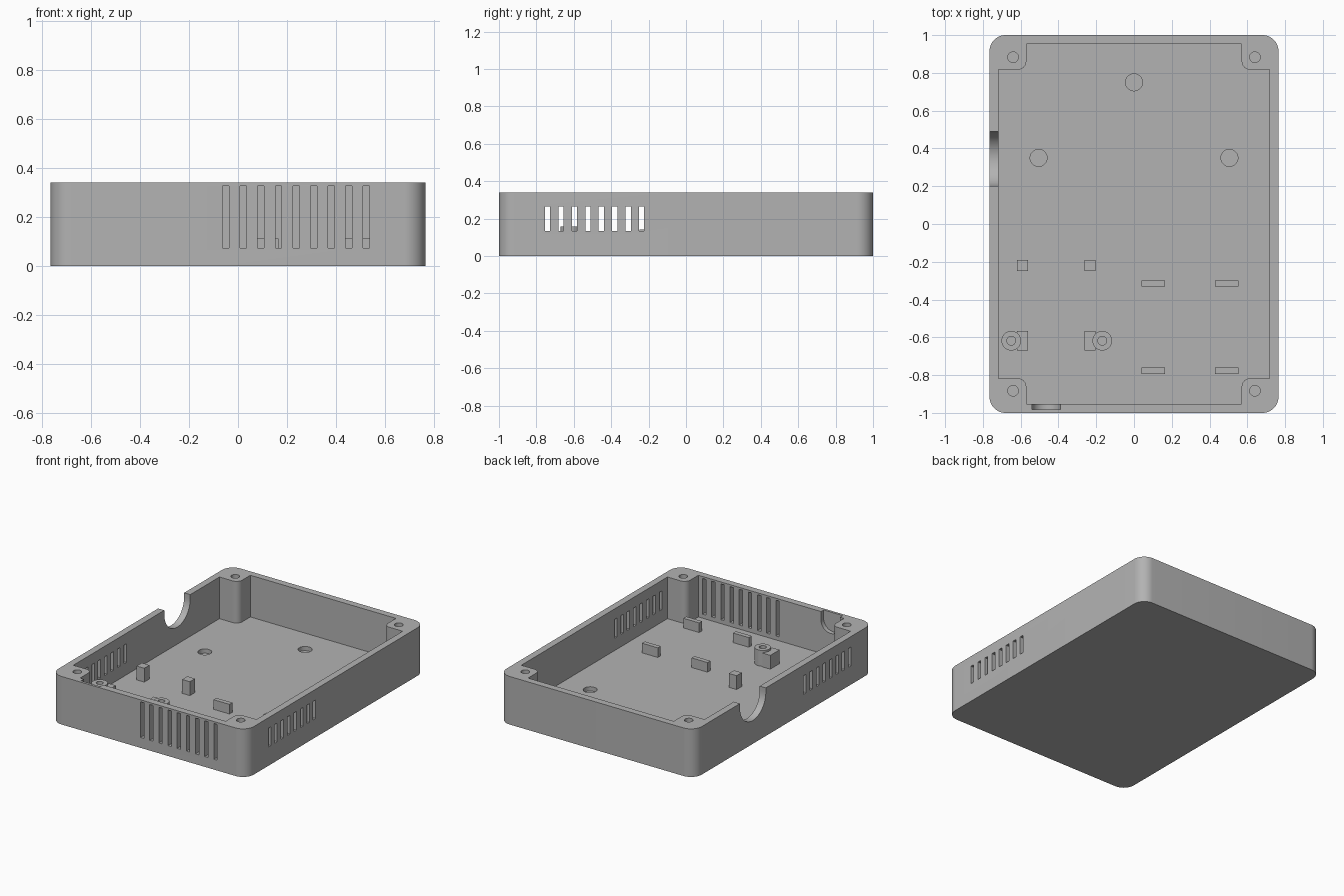
import bpy, bmesh
from math import pi, sin, cos, radians

if "Cube" in bpy.data.objects:
    bpy.data.objects.remove(bpy.data.objects["Cube"])

grey = bpy.data.materials.new("plastic grey")
grey.use_nodes = True
colour = (0.45, 0.45, 0.45, 1)
grey.diffuse_color = colour
grey.node_tree.nodes["Principled BSDF"].inputs["Base Color"].default_value = colour

HEIGHT, FLOOR = 0.34, 0.045
HALF_X, HALF_Y = 0.765, 1.0
IN_X, IN_Y = 0.717, 0.952


def arc(cx, cy, r, start, end, steps):
    angles = [radians(start + (end - start) * i / steps) for i in range(steps + 1)]
    return [(cx + r * cos(a), cy + r * sin(a)) for a in angles]


def circle(cx, cy, r, steps=32):
    return arc(cx, cy, r, 0, 360, steps)[:-1]


def rect(a0, a1, b0, b1):
    return [(a0, b0), (a1, b0), (a1, b1), (a0, b1)]


def u_shape(c, z, r):
    """Half-round notch, open at the top."""
    return arc(c, z, r, 180, 360, 24) + [(c + r, HEIGHT + 0.1), (c - r, HEIGHT + 0.1)]


def prisms(name, outlines, lo, hi, axis="z"):
    """One object holding an extruded prism for each outline."""
    place = {"x": lambda a, b, h: (h, a, b),
             "y": lambda a, b, h: (a, h, b),
             "z": lambda a, b, h: (a, b, h)}[axis]
    bm = bmesh.new()
    for outline in outlines:
        rings = [[bm.verts.new(place(a, b, h)) for a, b in outline] for h in (lo, hi)]
        bm.faces.new(rings[0])
        bm.faces.new(rings[1])
        n = len(outline)
        for i in range(n):
            j = (i + 1) % n
            bm.faces.new((rings[0][i], rings[0][j], rings[1][j], rings[1][i]))
    bmesh.ops.recalc_face_normals(bm, faces=bm.faces)
    mesh = bpy.data.meshes.new(name)
    bm.to_mesh(mesh)
    bm.free()
    mesh.materials.append(grey)
    obj = bpy.data.objects.new(name, mesh)
    bpy.context.collection.objects.link(obj)
    return obj


def cut(obj, *cutters):
    """Subtract the cutters, then remove them."""
    for cutter in cutters:
        mod = obj.modifiers.new(cutter.name, "BOOLEAN")
        mod.operation, mod.solver, mod.object = "DIFFERENCE", "EXACT", cutter
    graph = bpy.context.evaluated_depsgraph_get()
    mesh = bpy.data.meshes.new_from_object(obj.evaluated_get(graph))
    obj.modifiers.clear()
    obj.data = mesh
    for cutter in cutters:
        bpy.data.objects.remove(cutter)


def smooth(obj):
    bpy.ops.object.select_all(action="DESELECT")
    obj.select_set(True)
    bpy.context.view_layer.objects.active = obj
    bpy.ops.object.shade_smooth_by_angle(angle=radians(30))


# Plan outlines: rounded outer box, and the cavity that leaves four corner posts
outer, cavity = [], []
r = 0.085
post_x, post_y, post_r = 0.57, 0.817, 0.045
for k, (sx, sy) in enumerate([(1, 1), (-1, 1), (-1, -1), (1, -1)]):
    outer += arc(sx * (HALF_X - r), sy * (HALF_Y - r), r, 90 * k, 90 * k + 90, 12)
    corner = [(IN_X, post_y)]
    corner += arc(post_x + post_r, post_y + post_r, post_r, 270, 180, 10)
    corner += [(post_x, IN_Y)]
    corner = [(sx * x, sy * y) for x, y in corner]
    cavity += corner if sx * sy > 0 else corner[::-1]

# Open case with screw holes, vents, notch, wall recess and floor pockets
case = prisms("case", [outer], 0, HEIGHT)
cut(case,
    prisms("cavity_cutter", [cavity], FLOOR, 0.5),
    prisms("screw_cutter", [circle(sx * 0.64, sy * 0.883, 0.028)
                            for sx in (-1, 1) for sy in (-1, 1)], 0.12, 0.5),
    prisms("front_vent_cutter", [rect(x - 0.013, x + 0.013, 0.073, 0.326)
                                 for x in [-0.05 + 0.0718 * i for i in range(9)]],
           -1.1, -0.9, "y"),
    prisms("side_vent_cutter", [rect(y - 0.014, y + 0.014, 0.133, 0.265)
                                for y in [-0.74 + 0.0718 * i for i in range(8)]],
           -0.9, 0.9, "x"),
    prisms("notch_cutter", [u_shape(0.345, 0.31, 0.145)], -0.9, -0.7, "x"),
    prisms("recess_cutter", [u_shape(-0.465, 0.28, 0.075)], -0.982, -0.9, "y"),
    prisms("pocket_cutter", [circle(x, y, 0.045) for x, y in
                             ((0, 0.75), (-0.505, 0.35), (0.505, 0.35))], 0.015, 0.1))
smooth(case)

# Supports standing on the floor, sunk slightly into it
BASE = FLOOR - 0.005
for side, x0, boss_x in (("right", -0.62, -0.65), ("middle", -0.263, -0.168)):
    prisms("rear_support_" + side, [rect(x0, x0 + 0.06, -0.248, -0.19)], BASE, 0.143)
    prisms("front_support_" + side, [rect(x0, x0 + 0.06, -0.67, -0.567)], BASE, 0.143)
    boss = prisms("screw_boss_" + side, [circle(boss_x, -0.618, 0.052)], BASE, 0.157)
    cut(boss, prisms("boss_cutter", [circle(boss_x, -0.618, 0.023)], 0.06, 0.3))
    smooth(boss)

# Thin locating ribs
for row, y in (("front", -0.777), ("rear", -0.315)):
    for side, x in (("inner", 0.103), ("outer", 0.492)):
        prisms(f"rib_{row}_{side}", [rect(x - 0.062, x + 0.062, y - 0.016, y + 0.016)],
               BASE, 0.113)
